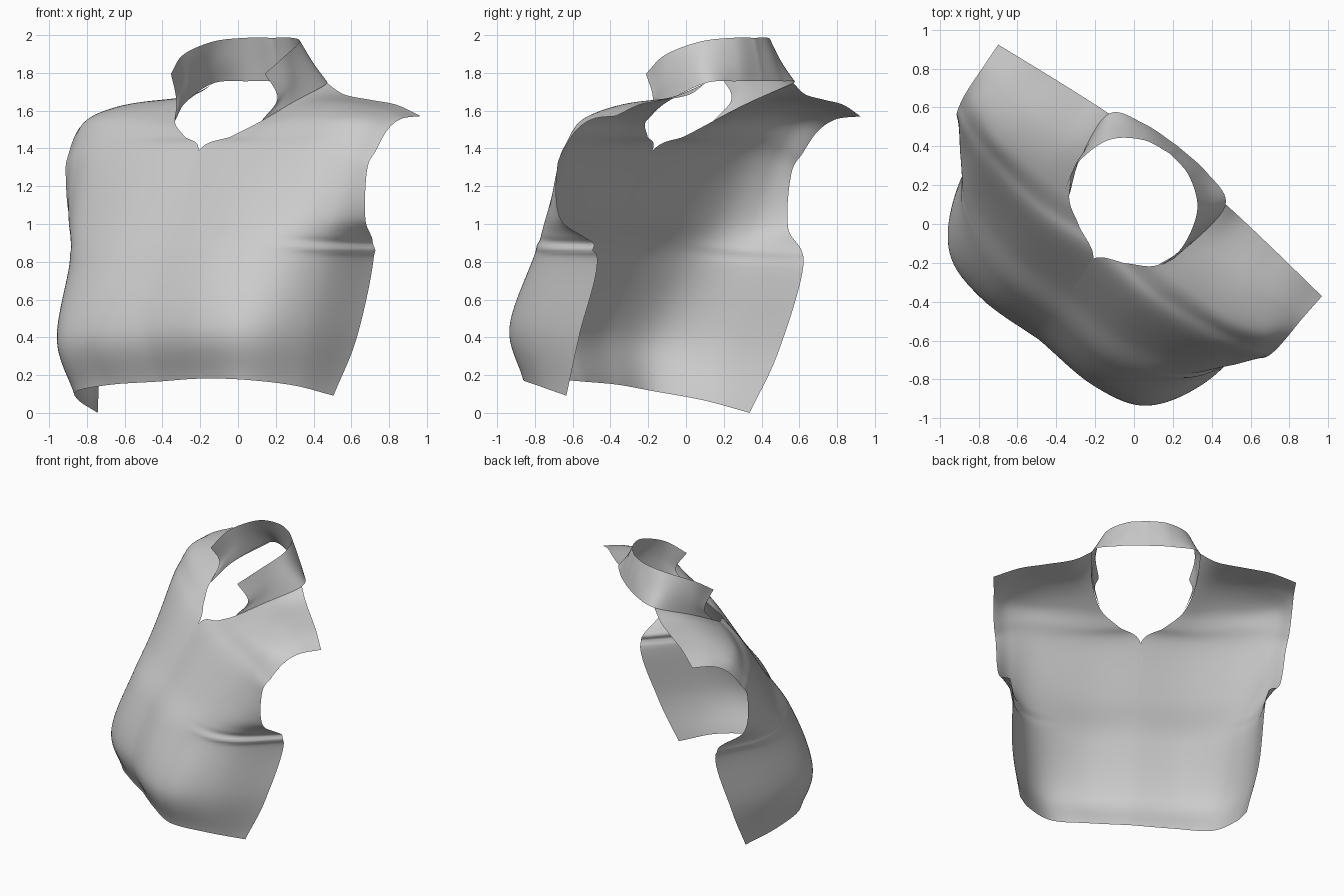
import bpy, bmesh, math
from mathutils import Vector

cube = bpy.data.objects.get("Cube")
if cube:
    bpy.data.objects.remove(cube)

# One plain cloth colour
cloth = bpy.data.materials.new("grey cloth")
cloth.use_nodes = True
cloth.diffuse_color = (0.6, 0.6, 0.6, 1)
cloth.node_tree.nodes["Principled BSDF"].inputs["Base Color"].default_value = cloth.diffuse_color

# Half sections of the bodice from centre to side edge, as (across, forward, up)
BODICE = [
    [(0, .69, .18), (.3, .7, .18), (.56, .66, .16), (.72, .44, .12), (.79, .19, .06)],
    [(0, .77, .45), (.36, .785, .45), (.64, .7, .44), (.8, .44, .42), (.86, .06, .38)],
    [(0, .64, .83), (.35, .65, .83), (.66, .53, .83), (.83, .3, .83), (.89, -.07, .83)],
    [(0, .48, 1.08), (.35, .49, 1.07), (.7, .4, 1.06), (.88, .27, 1.04), (.98, .11, 1.02)],
    [(0, .27, 1.4), (.35, .3, 1.38), (.7, .26, 1.36), (.9, .19, 1.33), (1.01, .12, 1.29)],
    [(.16, .18, 1.48), (.42, .2, 1.48), (.73, .17, 1.48), (.92, .12, 1.45), (1.03, .06, 1.4)],
    [(.29, .09, 1.56), (.5, .09, 1.58), (.75, .08, 1.58), (.93, .03, 1.56), (1.04, -.03, 1.51)],
    [(.36, -.1, 1.66), (.5, -.1, 1.66), (.72, -.1, 1.65), (.9, -.12, 1.62), (1.045, -.145, 1.57)],
    [(.38, -.37, 1.76), (.5, -.36, 1.7), (.7, -.34, 1.67), (.88, -.32, 1.645), (1.055, -.3, 1.585)],
]
# Half collar from its front end to the back centre; its foot follows the neckline
COLLAR = [
    [row[0] for row in BODICE[6:]] + [(.2, -.44, 1.77), (0, -.455, 1.77)],
    [(.34, .01, 1.68), (.36, -.11, 1.78), (.34, -.31, 1.86), (.17, -.41, 1.88), (0, -.43, 1.88)],
    [(.315, .08, 1.81), (.345, -.07, 1.91), (.29, -.26, 1.98), (.15, -.37, 2), (0, -.4, 2)],
]


def smooth_path(points, steps):
    """Catmull-Rom curve through the points."""
    p = [Vector(q) for q in points]
    p = [2 * p[0] - p[1]] + p + [2 * p[-1] - p[-2]]
    path = []
    for a, b, c, d in zip(p, p[1:], p[2:], p[3:]):
        for i in range(steps):
            t = i / steps
            path.append(b + t / 2 * (c - a + t * (2 * a - 5 * b + 4 * c - d
                        + t * (3 * b - a - 3 * c + d))))
    return path + [p[-2]]


def smooth_grid(rows, across, along):
    """Smooth a coarse grid of points in both directions."""
    columns = zip(*[smooth_path(row, across) for row in rows])
    return [smooth_path(column, along) for column in columns]


def pucker(p, side):
    """Pinched tuck running in from each armpit, deeper on the left."""
    reach = min(max((p.x - .5) / .4, 0), 1) ** 2
    line = .85 + .15 * (.9 - p.x)
    size = .022 if side > 0 else .007
    fold = math.exp(-((p.z - line) / .018) ** 2) - .5 * math.exp(-((p.z - line - .04) / .02) ** 2)
    return p + Vector((.8, .5, 0)) * size * reach * fold


def place(p, side):
    """Turn the garment to its pose, with a slight lean and a tilted hem."""
    across = side * p.x - .04 * p.z
    up = p.z + .06 * across * max(0, 1 - p.z / 1.6)
    return Vector((.79 * across - .614 * p.y, -.614 * across - .789 * p.y, up))


def build(name, rows, across, along, shape=None):
    """Mirrored single-sheet cloth panel facing outwards."""
    grid = smooth_grid(rows, across, along)
    bm = bmesh.new()
    for side in (1, -1):
        verts = [[bm.verts.new(place(shape(p, side) if shape else p, side)) for p in line]
                 for line in grid]
        for left, right in zip(verts, verts[1:]):
            for i in range(len(left) - 1):
                face = [left[i], left[i + 1], right[i + 1], right[i]]
                bm.faces.new(face[::side])
    # Weld the two halves at the centre line
    bmesh.ops.remove_doubles(bm, verts=bm.verts, dist=.0005)
    mesh = bpy.data.meshes.new(name)
    bm.to_mesh(mesh)
    bm.free()
    mesh.materials.append(cloth)
    mesh.shade_smooth()
    obj = bpy.data.objects.new(name, mesh)
    bpy.context.collection.objects.link(obj)
    return obj


parts = [
    build("bodice_front", BODICE, 10, 16, pucker),
    build("stand_collar", COLLAR, 10, 8),
]

# Rest the lowest hem corner on the ground
lowest = min(v.co.z for part in parts for v in part.data.vertices)
for part in parts:
    for v in part.data.vertices:
        v.co.z -= lowest
